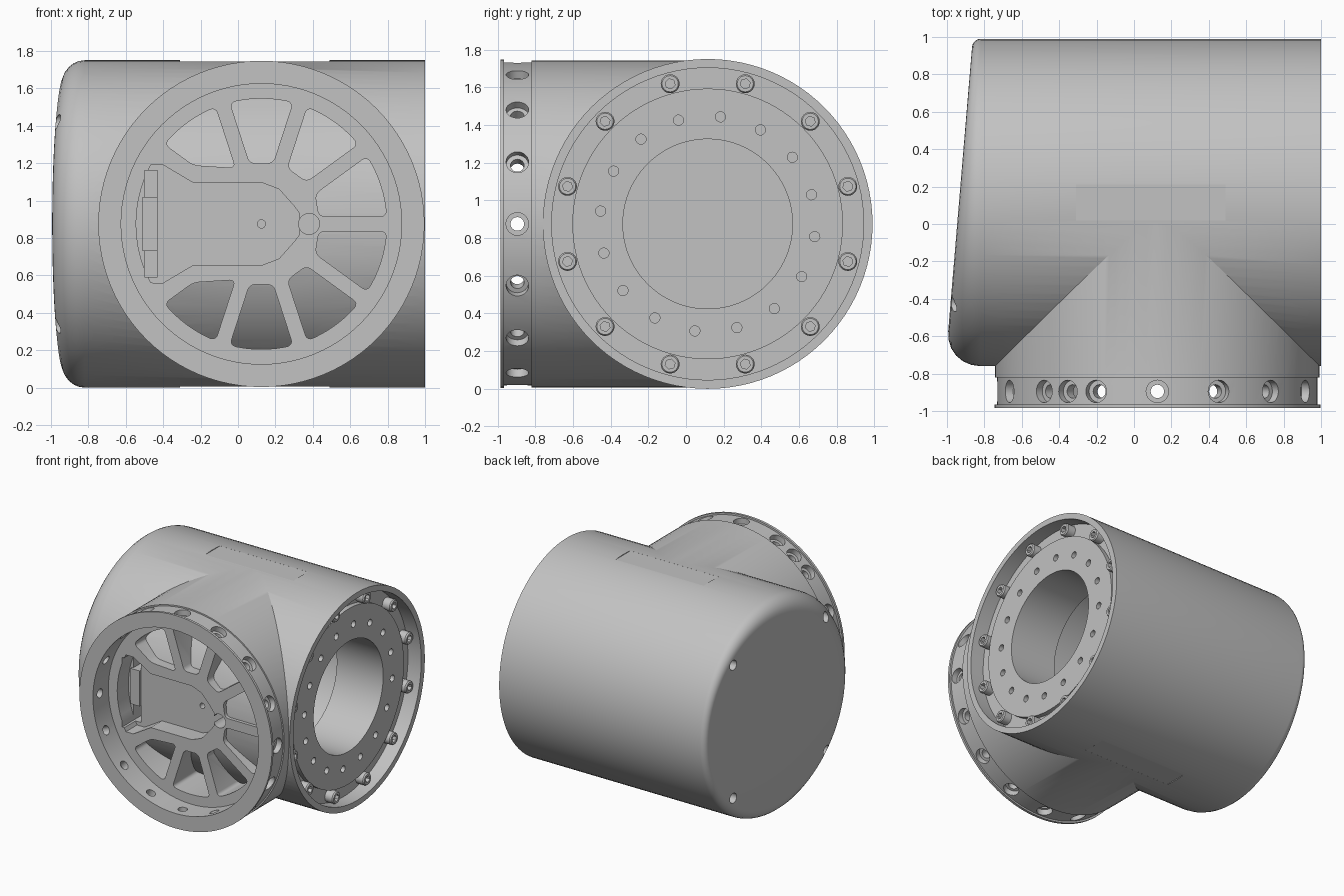
import bpy, bmesh, math
from math import sin, cos, tan, pi, radians
from mathutils import Matrix, Vector

default = bpy.data.objects.get("Cube")
if default:
    bpy.data.objects.remove(default, do_unlink=True)

grey = bpy.data.materials.new("housing grey")
grey.use_nodes = True
grey.diffuse_color = (0.54, 0.54, 0.54, 1)
grey.node_tree.nodes["Principled BSDF"].inputs["Base Color"].default_value = grey.diffuse_color

R, MID_Y, MID_X, MID_Z = 0.875, 0.115, 0.125, 0.875
CAP = -0.82  # where the end fillet starts
# Local z runs along the drum (+x) or along the branch (-y)
DRUM = Matrix.Translation((0, MID_Y, MID_Z)) @ Matrix.Rotation(pi / 2, 4, 'Y')
BRANCH = Matrix.Translation((MID_X, 0, MID_Z)) @ Matrix.Rotation(pi / 2, 4, 'X')


def lathe(bm, profile, matrix, n=96):
    """Closed solid of revolution from (height, radius) pairs."""
    rings = [[bm.verts.new(matrix @ Vector((r * cos(2 * pi * i / n), r * sin(2 * pi * i / n), h)))
              for i in range(n)] for h, r in profile]
    for a, b in zip(rings, rings[1:]):
        for i in range(n):
            j = (i + 1) % n
            bm.faces.new((a[i], a[j], b[j], b[i]))
    bm.faces.new(rings[0][::-1])
    bm.faces.new(rings[-1])


def prism(bm, points, y0, y1, rounding=0.0):
    """Extrude an (x, z) outline along y, rounding its sharp corners."""
    part = bmesh.new()
    front = [part.verts.new((x, y0, z)) for x, z in points]
    back = [part.verts.new((x, y1, z)) for x, z in points]
    part.faces.new(front)
    part.faces.new(back[::-1])
    n = len(points)
    for i in range(n):
        j = (i + 1) % n
        part.faces.new((front[j], front[i], back[i], back[j]))
    bmesh.ops.recalc_face_normals(part, faces=part.faces)
    if rounding:
        corners = [e for e in part.edges
                   if abs(e.verts[0].co.y - e.verts[1].co.y) > 0.01 and e.calc_face_angle(0) > 0.5]
        bmesh.ops.bevel(part, geom=corners, offset=rounding, segments=4, profile=0.5, affect='EDGES')
    temp = bpy.data.meshes.new("temp")
    part.to_mesh(temp)
    part.free()
    bm.from_mesh(temp)
    bpy.data.meshes.remove(temp)


def box(bm, lo, hi):
    lo, hi = Vector(lo), Vector(hi)
    bmesh.ops.create_cube(bm, size=1, matrix=Matrix.Translation((lo + hi) / 2)
                          @ Matrix.Diagonal((*(hi - lo), 1)))


def finish(bm, name):
    bmesh.ops.recalc_face_normals(bm, faces=bm.faces)
    mesh = bpy.data.meshes.new(name)
    bm.to_mesh(mesh)
    bm.free()
    mesh.materials.append(grey)
    ob = bpy.data.objects.new(name, mesh)
    bpy.context.scene.collection.objects.link(ob)
    return ob


def activate(ob):
    bpy.ops.object.select_all(action='DESELECT')
    ob.select_set(True)
    bpy.context.view_layer.objects.active = ob


def boolean(target, tool, operation='DIFFERENCE'):
    tool.hide_render = True
    activate(target)
    mod = target.modifiers.new("cut", 'BOOLEAN')
    mod.operation, mod.solver, mod.object = operation, 'EXACT', tool
    bpy.ops.object.modifier_apply(modifier=mod.name)
    bpy.data.objects.remove(tool, do_unlink=True)


def polar(radius, angle):
    return MID_X + radius * cos(angle), MID_Z + radius * sin(angle)


# Drum with a slanted, filleted end cap
def cap_depth(y):
    return 0.18 - 0.084 * (y + 0.65)


bm = bmesh.new()
fillet = [(CAP - sin(a), R - 0.1 * (1 - cos(a))) for a in [i * pi / 12 for i in range(6, -1, -1)]]
lathe(bm, fillet + [(1, R)], DRUM)
for v in bm.verts:
    if v.co.x < CAP - 0.001:
        s = CAP - v.co.x
        dy, dz = v.co.y - MID_Y, v.co.z - MID_Z
        rad = math.hypot(dy, dz)
        new = R - cap_depth(MID_Y + R * dy / rad) * (R - rad) / 0.1
        v.co.y, v.co.z = MID_Y + dy * new / rad, MID_Z + dz * new / rad
        v.co.x = CAP - s * cap_depth(v.co.y)
housing = finish(bm, "housing")

# Branch with collar and lip, its spoked face set back inside
bm = bmesh.new()
lathe(bm, [(-0.1, 0.868), (0.82, 0.868), (0.82, 0.857), (0.965, 0.857),
           (0.965, 0.872), (0.985, 0.872), (0.985, 0.75), (0.785, 0.75)], BRANCH)
branch = finish(bm, "branch")

# Windows between the spokes: centre angle and inner radius at each edge
bm = bmesh.new()
for centre, r_low, r_high in ((18, 0.31, 0.33), (54, 0.33, 0.33), (90, 0.33, 0.33), (126, 0.33, 0.48)):
    lo, hi = radians(centre - 18), radians(centre + 18)
    half = 0.04
    a, b = lo + math.asin(half / 0.67), hi - math.asin(half / 0.67)
    outline = [polar(r_low, lo + math.asin(half / r_low))]
    outline += [polar(0.67, a + (b - a) * i / 8) for i in range(9)]
    outline.append(polar(r_high, hi - math.asin(half / r_high)))
    prism(bm, outline, -0.9, -0.3, 0.03)
    prism(bm, [(x, 2 * MID_Z - z) for x, z in outline], -0.9, -0.3, 0.03)
boolean(branch, finish(bm, "window_cutter"))
boolean(housing, branch, 'UNION')

# End recess, flange step, bore and inner chamber
bm = bmesh.new()
lathe(bm, [(1.1, 0.828), (0.88, 0.828), (0.88, 0.718), (0.92, 0.718), (0.92, 0.45),
           (0.5, 0.45), (0.5, 0.62), (-0.8, 0.62)], DRUM)
boolean(housing, finish(bm, "bore_cutter"))

# Pocket in the middle of the spoked face
upper = [(0.33, 0.93), (0.3, 0.97), (0.22, 1.06), (0.13, 1.095), (-0.24, 1.095), (-0.4, 1.19)]
arc = [polar(0.67, radians(152 + 56 * i / 10)) for i in range(11)]
bm = bmesh.new()
prism(bm, upper + arc + [(x, 2 * MID_Z - z) for x, z in reversed(upper)], -0.9, -0.64)
boolean(housing, finish(bm, "pocket_cutter"))

# Slot, pin hole and centre hole of the pocket
bm = bmesh.new()
box(bm, (-0.5, -0.9, 0.59), (-0.43, -0.52, 1.16))
for x, r, depth in ((0.38, 0.056, 0.6), (MID_X, 0.022, 0.58)):
    lathe(bm, [(depth, r), (0.9, r)], Matrix.Translation((x - MID_X, 0, 0)) @ BRANCH, 24)
boolean(housing, finish(bm, "slot_cutter"))

# Screw holes in collar, flange and cap, plus the two flat pads
bm = bmesh.new()
for angle in [22.5 * i for i in range(16)] + [124]:
    aim = BRANCH @ Matrix.Translation((0, 0, 0.895)) @ Matrix.Rotation(radians(angle), 4, 'Z') \
        @ Matrix.Rotation(pi / 2, 4, 'Y')
    lathe(bm, [(0.7, 0.036), (0.81, 0.036), (0.81, 0.06), (0.95, 0.06)], aim, 24)
for i in range(16):
    spin = DRUM @ Matrix.Rotation(radians(15.7 + 22.5 * i), 4, 'Z') @ Matrix.Translation((0.572, 0, 0))
    lathe(bm, [(0.86, 0.027), (0.95, 0.027)], spin, 16)
for i in range(4):
    spin = DRUM @ Matrix.Rotation(radians(45 + 90 * i), 4, 'Z') @ Matrix.Translation((0.77, 0, 0))
    lathe(bm, [(-1.1, 0.04), (-0.83, 0.04)], spin, 20)
for lo, hi in ((1.744, 1.85), (-0.1, 0.006)):
    box(bm, (-0.31, 0.02, lo), (0.49, 0.21, hi))
boolean(housing, finish(bm, "hole_cutter"))

# Flange bolts with hexagonal sockets
bolts = []
for i in range(12):
    spin = DRUM @ Matrix.Rotation(radians(15 + 30 * i), 4, 'Z') @ Matrix.Translation((0.77, 0, 0))
    bm = bmesh.new()
    lathe(bm, [(0.87, 0.05), (0.945, 0.05), (0.955, 0.043)], spin, 24)
    bolt = finish(bm, f"flange_bolt_{i + 1}")
    bm = bmesh.new()
    lathe(bm, [(0.92, 0.027), (1, 0.027)], spin, 6)
    boolean(bolt, finish(bm, "socket_cutter"))
    bolts.append(bolt)

# Block in the slot and two rods inside the chamber
bm = bmesh.new()
box(bm, (-0.51, -0.66, 0.73), (-0.43, -0.5, 1.02))
finish(bm, "slot_block")
rods = []
for side, name in ((-1, "front_rod"), (1, "back_rod")):
    bm = bmesh.new()
    lathe(bm, [(-0.82, 0.035), (0.2, 0.035)], Matrix.Translation((0, side * 0.52, 0)) @ DRUM, 20)
    rods.append(finish(bm, name))

for ob in [housing] + bolts + rods:
    activate(ob)
    bpy.ops.object.shade_smooth_by_angle(angle=radians(25))
